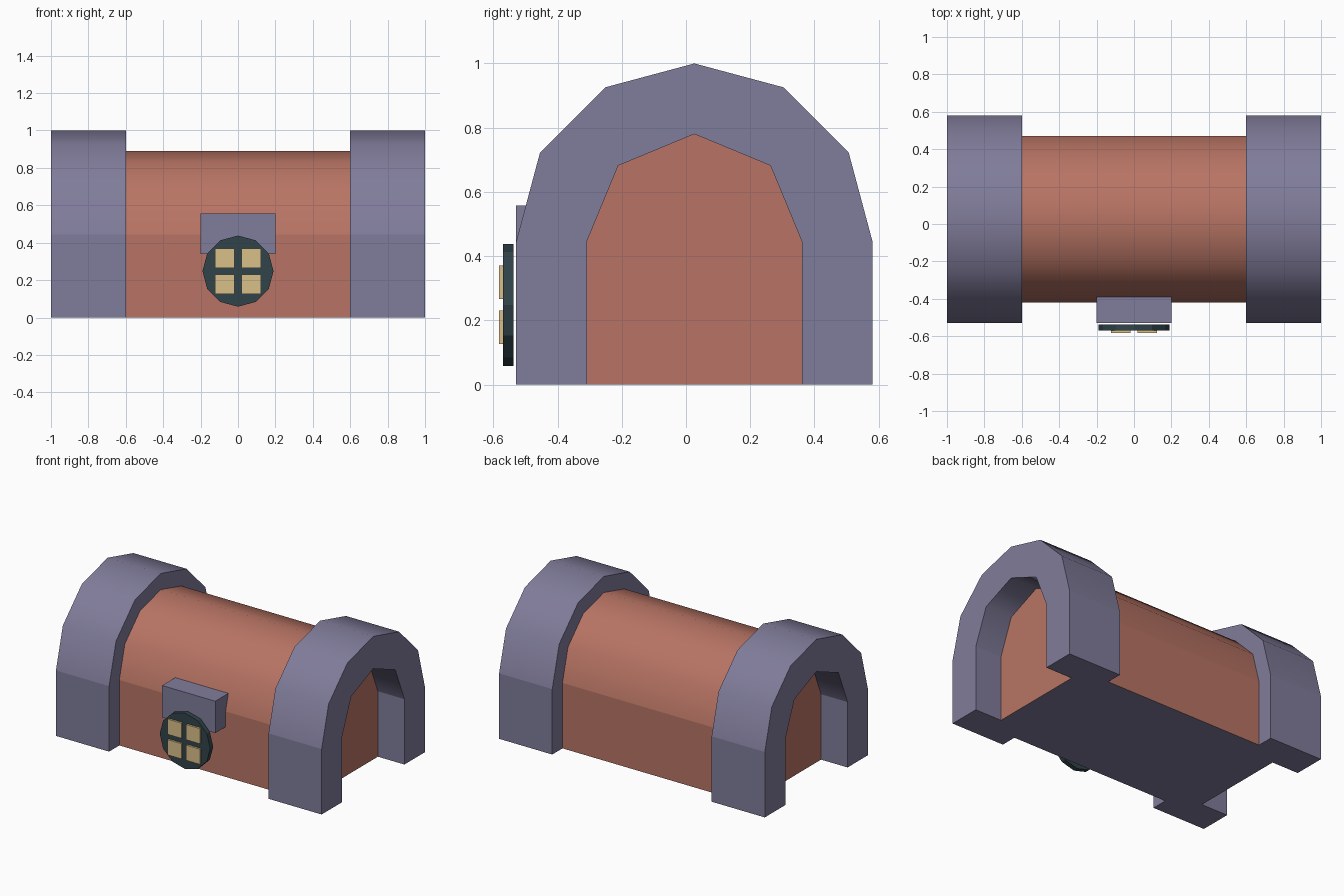
import bpy
import bmesh
from math import sin, cos, pi
from mathutils import Matrix, Vector

cube = bpy.data.objects.get("Cube")
if cube:
    bpy.data.objects.remove(cube, do_unlink=True)

CENTRE_Y = 0.026   # middle of the vault across its width
SPRING = 0.445     # height where the arch starts curving


def material(name, rgb):
    mat = bpy.data.materials.new(name)
    mat.use_nodes = True
    color = (*rgb, 1.0)
    mat.diffuse_color = color
    bsdf = next(n for n in mat.node_tree.nodes if n.type == "BSDF_PRINCIPLED")
    bsdf.inputs["Base Color"].default_value = color
    return mat


stone = material("purple stone", (0.216, 0.202, 0.325))
brick = material("red brick", (0.48, 0.175, 0.128))
frame_green = material("dark teal frame", (0.03, 0.057, 0.068))
glass = material("cream glass", (0.70, 0.53, 0.25))


def finish(name, bm, *mats):
    bmesh.ops.recalc_face_normals(bm, faces=bm.faces)
    mesh = bpy.data.meshes.new(name)
    bm.to_mesh(mesh)
    bm.free()
    for mat in mats:
        mesh.materials.append(mat)
    obj = bpy.data.objects.new(name, mesh)
    bpy.context.collection.objects.link(obj)
    return obj


def arch(radius, segments):
    """Arch outline in (y, z), from the right foot over to the left foot."""
    curve = [(CENTRE_Y + radius * cos(pi * i / segments),
              SPRING + radius * sin(pi * i / segments))
             for i in range(segments + 1)]
    return [(CENTRE_Y + radius, 0)] + curve + [(CENTRE_Y - radius, 0)]


def extrude_profile(profile, x0, x1):
    """Extrude along x; only the curved part of the vault is smooth."""
    bm = bmesh.new()
    face = bm.faces.new([bm.verts.new((x0, y, z)) for y, z in profile])
    result = bmesh.ops.extrude_face_region(bm, geom=[face], use_keep_orig=True)
    moved = [v for v in result["geom"] if isinstance(v, bmesh.types.BMVert)]
    bmesh.ops.translate(bm, verts=moved, vec=(x1 - x0, 0, 0))
    bm.normal_update()
    for f in bm.faces:
        f.smooth = abs(f.normal.x) < 0.5
    for e in bm.edges:
        a, b = (v.co for v in e.verts)
        e.smooth = abs(a.x - b.x) > 0.01 and a.z > SPRING + 0.01
    return bm


def box(name, low, high, mat):
    low, high = Vector(low), Vector(high)
    bm = bmesh.new()
    bmesh.ops.create_cube(bm, size=1, matrix=Matrix.Translation((low + high) / 2)
                          @ Matrix.Diagonal((*(high - low), 1)))
    return finish(name, bm, mat)


# Vaulted brick body with a stone underside
bm = extrude_profile(arch(0.445, 6), -0.8, 0.8)
bmesh.ops.recalc_face_normals(bm, faces=bm.faces)
for f in bm.faces:
    f.material_index = 1 if f.normal.z < -0.9 else 0
finish("vault_body", bm, brick, stone)

# Stone portals at both ends
portal = arch(0.555, 6) + arch(0.335, 4)[::-1]
for side, sign in (("left", 1), ("right", -1)):
    finish(side + "_portal", extrude_profile(portal, sign * 0.6, sign), stone)

# Stone block above the window
box("window_lintel", (-0.2, -0.53, 0.34), (0.2, -0.3, 0.557), stone)

# Round window frame
WINDOW_Z = 0.248
bm = bmesh.new()
bmesh.ops.create_cone(bm, cap_ends=True, segments=12, radius1=0.19,
                      radius2=0.19, depth=0.032,
                      matrix=Matrix.Translation((0, -0.554, WINDOW_Z))
                      @ Matrix.Rotation(pi / 2, 4, "X"))
finish("window_frame", bm, frame_green)

# Four panes
for column, sx in (("left", 1), ("right", -1)):
    for row, sz in (("upper", 1), ("lower", -1)):
        x, z, half = sx * 0.07, WINDOW_Z + sz * 0.07, 0.052
        box(f"{row}_{column}_pane", (x - half, -0.583, z - half),
            (x + half, -0.56, z + half), glass)
